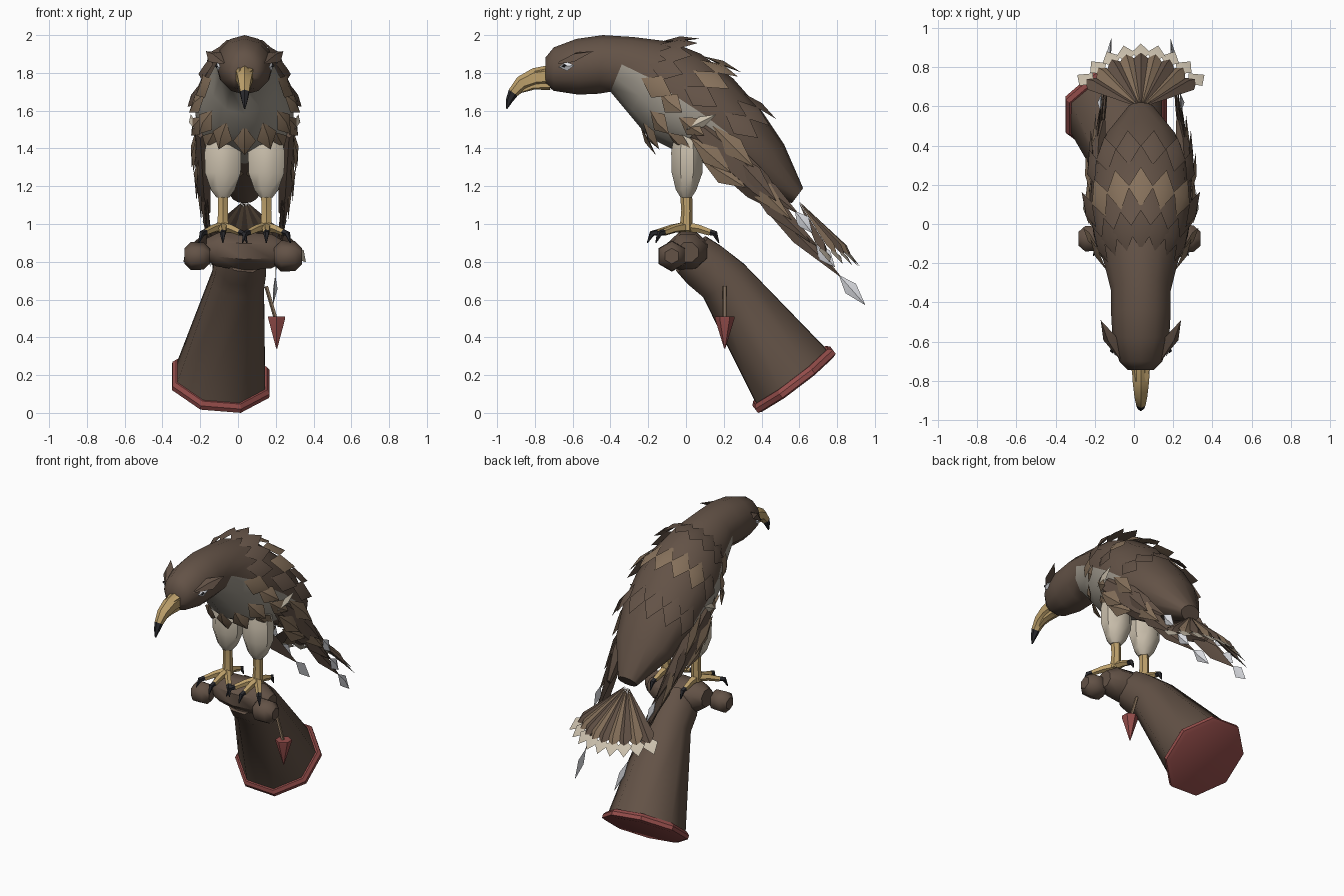
import bpy, bmesh, math
from mathutils import Vector as V

if "Cube" in bpy.data.objects:
    bpy.data.objects.remove(bpy.data.objects["Cube"])

CX = 0.035  # bird's mirror plane
COLOURS = [("dark_brown", (0.125, 0.085, 0.062)), ("light_brown", (0.24, 0.165, 0.105)),
           ("cream", (0.60, 0.53, 0.42)), ("throat_grey", (0.34, 0.31, 0.26)),
           ("horn_yellow", (0.52, 0.36, 0.15)), ("claw_black", (0.022, 0.022, 0.026)),
           ("red_trim", (0.30, 0.075, 0.07)), ("white", (0.75, 0.76, 0.80))]
MATS = []
for n, c in COLOURS:
    m = bpy.data.materials.new(n)
    m.diffuse_color = (*c, 1)
    m.use_nodes = True
    m.node_tree.nodes["Principled BSDF"].inputs["Base Color"].default_value = m.diffuse_color
    MATS.append(m)
DARK, LIGHT, CREAM, GREY, HORN, BLACK, RED, WHITE = range(8)


def finish(name, bm, angle=35):
    bmesh.ops.recalc_face_normals(bm, faces=bm.faces[:])
    me = bpy.data.meshes.new(name)
    bm.to_mesh(me)
    bm.free()
    for m in MATS:
        me.materials.append(m)
    ob = bpy.data.objects.new(name, me)
    bpy.context.collection.objects.link(ob)
    bpy.ops.object.select_all(action='DESELECT')
    ob.select_set(True)
    bpy.context.view_layer.objects.active = ob
    bpy.ops.object.shade_smooth_by_angle(angle=math.radians(angle))


def loft(bm, rings, rule):
    """Skin rings of points; rule(i, j) gives the material of each face."""
    vs = [[bm.verts.new(p) for p in r] for r in rings]
    n = len(rings[0])
    for i in range(len(vs) - 1):
        for j in range(n):
            k = (j + 1) % n
            bm.faces.new((vs[i][j], vs[i][k], vs[i + 1][k], vs[i + 1][j])).material_index = rule(i, j)
    bm.faces.new(vs[0]).material_index = rule(0, 0)
    bm.faces.new(vs[-1]).material_index = rule(len(vs) - 2, 0)


def tube(bm, pts, radii, m, sides=6, side=(1, 0, 0), squash=1.0):
    """Tube along a path; squash scales it across the side direction."""
    pts = [V(p) for p in pts]
    rings = []
    for i, p in enumerate(pts):
        d = (pts[min(i + 1, len(pts) - 1)] - pts[max(i - 1, 0)]).normalized()
        u = V(side)
        u = (u - d * u.dot(d)).normalized()
        w = d.cross(u)
        rings.append([p + radii[i] * (u * math.cos(a) + w * squash * math.sin(a))
                      for a in [(j + 0.5) * math.tau / sides for j in range(sides)]])
    loft(bm, rings, m if callable(m) else lambda i, j: m)


def leaf(bm, base, tip, width, normal, m, thick=0.02, mid=0.5):
    """Ridged diamond feather from base to tip."""
    base, tip = V(base), V(tip)
    d = tip - base
    s = d.cross(V(normal)).normalized()
    n = s.cross(d).normalized()
    c = base + d * mid
    b, l, t, r, up, dn = [bm.verts.new(p) for p in (
        base, c + s * width / 2, tip, c - s * width / 2, c + n * thick, c - n * thick * 0.3)]
    ring = (b, l, t, r)
    for i in range(4):
        for apex in (up, dn):
            bm.faces.new((ring[i], ring[(i + 1) % 4], apex)).material_index = m


# Body stations: top y, top z, bottom y, bottom z, half width
BODY = [(-.745, 1.88, -.745, 1.74, .065), (-.70, 1.935, -.70, 1.705, .11), (-.58, 1.98, -.57, 1.685, .145),
        (-.44, 2.0, -.46, 1.69, .152), (-.28, 1.99, -.40, 1.70, .152), (-.08, 1.965, -.30, 1.58, .19),
        (.08, 1.90, -.20, 1.46, .24), (.25, 1.77, -.08, 1.40, .26), (.40, 1.60, .10, 1.32, .25),
        (.52, 1.42, .30, 1.22, .20), (.62, 1.19, .56, 1.11, .07)]


def surf(t, deg):
    i = max(0, min(int(t), len(BODY) - 2))
    ty, tz, by, bz, w = [a + (b - a) * (t - i) for a, b in zip(BODY[i], BODY[i + 1])]
    a = math.radians(deg)
    s = math.sin(a) / 2
    return V((CX + w * math.cos(a), (ty + by) / 2 + (ty - by) * s, (tz + bz) / 2 + (tz - bz) * s))


bm = bmesh.new()
loft(bm, [[surf(i, j * 30) for j in range(12)] for i in range(len(BODY))],
     lambda i, j: GREY if 4 <= i <= 7 and 6 <= j <= 11 else DARK)
finish("body", bm, 50)

# Overlapping feather rows laid on the body surface
bm = bmesh.new()


def body_feather(t, deg, m, length=.2, width=.13, lift=.035):
    p = surf(t, deg)
    d = (surf(t + .15, deg) - surf(t - .15, deg)).normalized()
    n = (surf(t, deg + 3) - surf(t, deg - 3)).cross(d).normalized()
    if n.dot(p - (surf(t, 90) + surf(t, 270)) / 2) < 0:
        n = -n
    leaf(bm, p - n * .005, p + d * length + n * lift, width, n, m)


for k in range(-4, 5):
    body_feather(4.75, 90 + 24 * k, LIGHT if abs(k) == 4 else DARK)
for k in range(-3, 4):
    body_feather(6.05, 90 + 25 * k, DARK if abs(k) == 3 else LIGHT, .22)
for k in (-2.5, -1.5, -.5, .5, 1.5, 2.5):
    body_feather(7.4, 90 + 28 * k, DARK, .22)
for k in range(-3, 4):
    body_feather(5.55, 270 + 27 * k, LIGHT, .17, .12, .03)
for k in (-2.5, -1.5, 1.5, 2.5):
    body_feather(6.5, 270 + 28 * k, LIGHT, .17, .11, .03)
for k in (-1.5, -.5, .5, 1.5):
    body_feather(8.0, 270 + 30 * k, LIGHT, .18, .12, .03)
finish("body_feathers", bm)

# Folded wings with white tipped flight feathers
bm = bmesh.new()
FLIGHT = [((.24, .22, 1.36), (.205, .60, 1.05), (.20, .67, .95)),
          ((.23, .18, 1.34), (.185, .71, .87), (.18, .79, .77)),
          ((.21, .25, 1.27), (.16, .83, .71), (.15, .95, .57))]
COVERTS = [((.255, .02, 1.46), (.27, .24, 1.27), LIGHT), ((.25, .14, 1.52), (.28, .36, 1.30), LIGHT),
           ((.245, .08, 1.34), (.255, .32, 1.19), LIGHT), ((.24, .22, 1.40), (.255, .48, 1.12), DARK),
           ((.23, .26, 1.32), (.23, .56, 1.02), LIGHT), ((.22, .28, 1.28), (.20, .66, .90), DARK),
           ((.265, .0, 1.50), (.285, .16, 1.58), CREAM)]
for s in (-1, 1):
    def side(p):
        return V((CX + s * p[0], p[1], p[2]))
    out = (s, 0, 0)
    tube(bm, [side((.235, .06, 1.50)), side((.225, .20, 1.37)), side((.215, .38, 1.20)), side((.19, .52, 1.07))],
         [.03, .045, .04, .012], DARK, 6, (1, 0, 0), 2.0)
    for a, b, c in FLIGHT:
        leaf(bm, side(a), side(b), .085, out, DARK, .015, .6)
        back = V(b) + (V(a) - V(b)).normalized() * .03
        leaf(bm, side(back), side(c), .075, out, WHITE, .018, .45)
    for a, b, m in COVERTS:
        leaf(bm, side(a), side(b), .06 if m == CREAM else .11, out, m, .02, .5)
finish("wings", bm)

# Tail fan, arched across its width
bm = bmesh.new()
along, nrm = V((0, .68, -.73)), V((0, .73, .68))
for k in range(-4, 5):
    a = math.radians(10.5 * k)
    droop = -.095 * (k / 4) ** 2

    def fan(r):
        return V((CX, .59, 1.13)) + V((math.sin(a) * r, 0, 0)) + along * math.cos(a) * r + nrm * droop * r / .45
    n = nrm + V((math.sin(a) * .5, 0, 0))
    leaf(bm, fan(.36), fan(.485), .10, n, CREAM, .008, .45)
    leaf(bm, fan(.02), fan(.43), .095, n, LIGHT if k % 2 else DARK, .025, .82)
finish("tail", bm)

# Brow flaps and eyes
bm = bmesh.new()
for s in (-1, 1):
    leaf(bm, (CX + s * .10, -.70, 1.845), (CX + s * .205, -.49, 1.915), .085, (s * .6, 0, .8), DARK, .022, .55)
finish("brows", bm)
bm = bmesh.new()
for s in (-1, 1):
    leaf(bm, (CX + s * .128, -.675, 1.83), (CX + s * .152, -.59, 1.84), .05, (s, -.3, 0), WHITE, .015)
    leaf(bm, (CX + s * .142, -.66, 1.835), (CX + s * .152, -.63, 1.84), .022, (s, -.3, 0), BLACK, .012)
finish("eyes", bm)

# Hooked beak with a dark tip
bm = bmesh.new()
tube(bm, [(CX, -.72, 1.785), (CX, -.80, 1.775), (CX, -.87, 1.745), (CX, -.915, 1.695), (CX, -.935, 1.655), (CX, -.95, 1.61)],
     [.054, .048, .038, .027, .018, .004], lambda i, j: BLACK if i >= 3 else HORN, 6, (1, 0, 0), 1.05)
tube(bm, [(CX, -.72, 1.735), (CX, -.81, 1.73), (CX, -.875, 1.70)], [.035, .028, .01], HORN, 6, (1, 0, 0), .7)
for s in (-1, 1):
    tube(bm, [(CX + s * .028, -.73, 1.81), (CX + s * .022, -.80, 1.80)], [.022, .014], HORN, 5)
finish("beak", bm, 30)

# Thighs, shins, toes and claws
thigh, foot = bmesh.new(), bmesh.new()
for s in (-1, 1):
    x = CX + s * .115
    tube(thigh, [(x, .005, 1.47), (x, .005, 1.38), (x, .005, 1.27), (x, .0, 1.18), (x, .0, 1.14)],
         [.085, .105, .102, .068, .036], CREAM, 8, (1, 0, 0), .86)
    tube(foot, [(x, 0, 1.17), (x, .005, 1.07), (x, .0, .965)], [.032, .030, .035], HORN, 6)
    for dx, dy in ((0, -1), (-.62, -.78), (.62, -.78), (0, .85)):
        d = V((dx, dy, 0))
        o = V((x, 0, 0))
        cross = (-dy, dx, 0)
        tube(foot, [o + V((0, 0, .985)), o + d * .08 + V((0, 0, .975)), o + d * .15 + V((0, 0, .955))],
             [.028, .022, .018], HORN, 5, cross)
        tube(foot, [o + d * .14 + V((0, 0, .958)), o + d * .18 + V((0, 0, .95)), o + d * .205 + V((0, 0, .90))],
             [.018, .016, .003], BLACK, 5, cross)
finish("thighs", thigh, 45)
finish("feet", foot, 30)

# Gloved fist with rounded thumb ends
bm = bmesh.new()
tube(bm, [(-.17, .01, .87), (-.11, .01, .865), (.03, .01, .855), (.18, .01, .855), (.25, .01, .85)],
     [.065, .105, .12, .105, .06], DARK, 8, (0, 1, 0), .92)
for x, r in ((.265, .075), (-.215, .068)):
    tube(bm, [(x - r, -.075, .83), (x - r * .5, -.075, .83), (x + r * .5, -.075, .83), (x + r, -.075, .83)],
         [r * .6, r * 1.1, r * 1.05, r * .55], DARK, 6, (0, 1, 0))
finish("glove_fist", bm, 45)

# Flared sleeve
axis = V((-.10, .60, -.79)).normalized()
end = V((-.09, .565, .185))
bm = bmesh.new()
tube(bm, [(.03, .03, .84), (.015, .10, .78), (.0, .20, .70), end], [.13, .145, .15, .255], DARK, 8)
finish("glove_sleeve", bm, 50)

# Red cuff closing the sleeve end
bm = bmesh.new()
tube(bm, [end - axis * .02, end, end + axis * .025, end + axis * .035], [.262, .280, .280, .255], RED, 8)
finish("glove_cuff", bm, 30)

# Hanging tassel on a cord
bm = bmesh.new()
tube(bm, [(.15, .205, .67), (.20, .205, .50)], [.011, .011], LIGHT, 5)
tube(bm, [(.205, .205, .51), (.205, .205, .50), (.205, .205, .34)], [.052, .052, .003], RED, 6)
finish("tassel", bm, 30)
